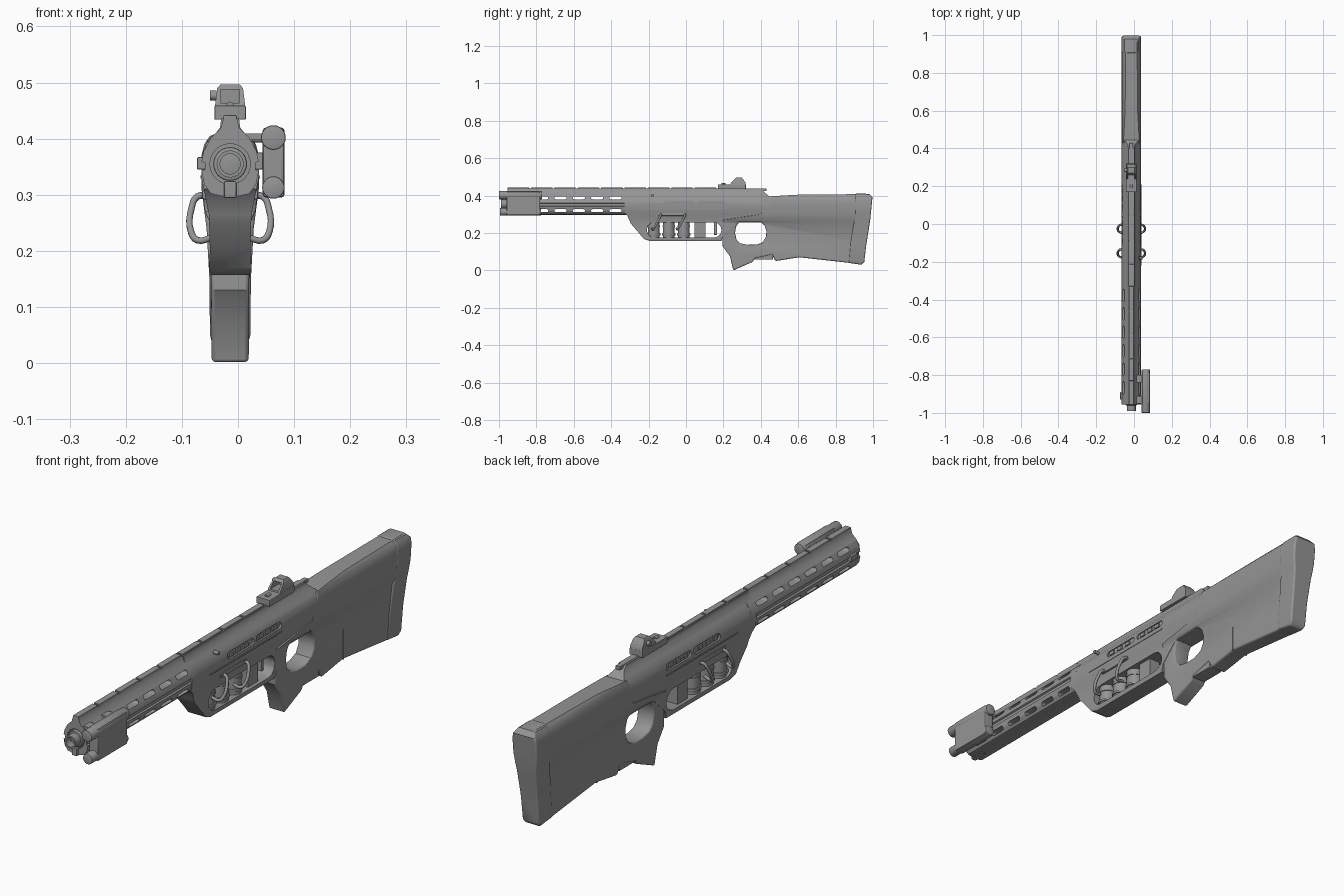
import bpy, bmesh, math
from mathutils import Vector

if "Cube" in bpy.data.objects:
    bpy.data.objects.remove(bpy.data.objects["Cube"])

CX = -0.014  # the long axis sits slightly left because of the side light
grey = bpy.data.materials.new("gunmetal grey")
grey.diffuse_color = (0.3, 0.3, 0.3, 1)
grey.use_nodes = True
grey.node_tree.nodes["Principled BSDF"].inputs["Base Color"].default_value = grey.diffuse_color


def finish(ob, angle=35):
    ob.data.materials.clear()
    ob.data.materials.append(grey)
    bpy.ops.object.select_all(action='DESELECT')
    ob.select_set(True)
    bpy.context.view_layer.objects.active = ob
    bpy.ops.object.shade_smooth_by_angle(angle=math.radians(angle))
    return ob


def prism(name, pts, a, b, axis='x'):
    """Extrude a (y,z) outline along x, or an (x,z) outline along y."""
    bm = bmesh.new()
    place = (lambda p, d: (CX + d, p[0], p[1])) if axis == 'x' else (lambda p, d: (CX + p[0], d, p[1]))
    lo = [bm.verts.new(place(p, a)) for p in pts]
    hi = [bm.verts.new(place(p, b)) for p in pts]
    bm.faces.new(lo)
    bm.faces.new(hi[::-1])
    n = len(pts)
    for i in range(n):
        bm.faces.new((lo[i], hi[i], hi[(i + 1) % n], lo[(i + 1) % n]))
    bmesh.ops.recalc_face_normals(bm, faces=bm.faces)
    me = bpy.data.meshes.new(name)
    bm.to_mesh(me)
    bm.free()
    ob = bpy.data.objects.new(name, me)
    bpy.context.collection.objects.link(ob)
    return finish(ob)


def apply(ob, mod):
    bpy.context.view_layer.objects.active = ob
    bpy.ops.object.modifier_apply(modifier=mod.name)


def boolean(ob, other, op):
    m = ob.modifiers.new("cut", 'BOOLEAN')
    m.operation, m.object, m.solver = op, other, 'EXACT'
    apply(ob, m)
    bpy.data.objects.remove(other)


def bevel(ob, width, segments=2, angle=50):
    m = ob.modifiers.new("bevel", 'BEVEL')
    m.width, m.segments, m.limit_method = width, segments, 'ANGLE'
    m.angle_limit = math.radians(angle)
    apply(ob, m)
    return finish(ob)


def mirrored(half):
    return half + [(-x, z) for x, z in reversed(half)]


def box(name, x0, x1, y0, y1, z0, z1, bev=0.0):
    ob = prism(name, [(y0, z0), (y1, z0), (y1, z1), (y0, z1)], x0, x1)
    return bevel(ob, bev) if bev else ob


def tube(name, x, y, z, r, length, axis='y', sides=24, bev=0.0):
    rot = {'x': (0, math.pi / 2, 0), 'y': (math.pi / 2, 0, 0), 'z': (0, 0, 0)}[axis]
    bpy.ops.mesh.primitive_cylinder_add(vertices=sides, radius=r, depth=length,
                                        location=(CX + x, y, z), rotation=rot)
    ob = bpy.context.object
    ob.name = name
    return bevel(ob, bev) if bev else finish(ob)


def slot(y0, y1, z0, z1, x0, x1):
    """Round-ended cutter running across the body."""
    r, c = (z1 - z0) / 2, (z0 + z1) / 2
    pts = []
    for k in range(14):
        a = math.pi / 2 + math.pi * (k % 7) / 6 + (math.pi if k > 6 else 0)
        pts.append(((y0 + r if k < 7 else y1 - r) + r * math.cos(a), c + r * math.sin(a)))
    return prism("slot_cutter", pts, x0, x1)


def shaped(name, section, outline):
    """Solid with a given cross-section and a given side outline."""
    ys = [p[0] for p in outline]
    ob = prism(name, mirrored(section), min(ys) - .01, max(ys) + .01, 'y')
    boolean(ob, prism("outline_cutter", outline, -.2, .2), 'INTERSECT')
    return finish(ob)


# receiver with shell window
receiver = shaped("receiver",
    [(.014, .45), (.018, .42), (.031, .403), (.044, .385), (.051, .36), (.051, .33),
     (.044, .295), (.038, .265), (.036, .2), (.038, .17), (.034, .155), (.02, .148)],
    [(-.33, .437), (.40, .437), (.45, .39), (.45, .255), (.27, .255), (.2, .19), (.19, .157),
     (-.195, .157), (-.225, .168), (-.295, .25), (-.315, .295), (-.33, .31)])
boolean(receiver, slot(-.21, .19, .175, .257, -.2, .2), 'DIFFERENCE')
for s in (-1, 1):
    for y0, y1 in ((-.115, .045), (.06, .21)):
        boolean(receiver, slot(y0, y1, .347, .372, s * .044, s * .08), 'DIFFERENCE')
finish(receiver)

# ribs inside the side slots, and the ledge under them
for s in (-1, 1):
    for y in (-.09, -.045, 0, .09, .135, .175):
        box("slot_rib", s * .038, s * .0495, y - .012, y + .012, .352, .367)
    box("side_ledge", s * .046, s * .053, -.22, .21, .329, .334)

# stock and thumbhole grip
stock = shaped("stock",
    [(.012, .414), (.03, .408), (.042, .395), (.049, .375), (.051, .35), (.049, .31), (.045, .27),
     (.036, .25), (.034, .15), (.033, -.01)],
    [(.197, .27), (.195, .13), (.235, .075), (.253, 0), (.355, .045), (.37, .065), (.46, .085),
     (.478, .05), (.606, .07), (.92, .035), (.965, .30), (.97, .408), (.606, .405), (.43, .395), (.40, .30)])
hole = [(.262, .2), (.27, .165), (.29, .145), (.33, .137), (.38, .138), (.41, .15), (.428, .18),
        (.43, .21), (.42, .24), (.40, .258), (.285, .258), (.268, .235)]
boolean(stock, prism("thumbhole_cutter", hole, -.2, .2), 'DIFFERENCE')
bevel(stock, .010, 3)
for s in (-1, 1):
    box("stock_seam", s * .03, s * .0352, .603, .607, .07, .25)
box("grip_rear_plate", -.03, .03, .36, .465, .058, .1, .004)

# butt pad
pad = shaped("butt_pad",
    [(.018, .411), (.036, .405), (.046, .39), (.051, .37), (.051, .31), (.042, .24), (.037, .15),
     (.036, .05), (.03, .028)],
    [(.905, .415), (.98, .408), (.997, .39), (.985, .27), (.963, .13), (.953, .045), (.94, .03), (.87, .04), (.88, .15), (.905, .3)])
bevel(pad, .012, 3)

# slotted handguard
guard = prism("handguard", mirrored(
    [(.012, .436), (.017, .418), (.034, .402), (.047, .378), (.051, .36), (.045, .357), (.045, .345),
     (.051, .342), (.046, .318), (.034, .302), (.012, .297)]), -.955, -.3, 'y')
for i in range(6):
    y = -.90 + i * .098
    for z in (.319, .388):
        boolean(guard, slot(y, y + .066, z - .008, z + .008, -.2, .2), 'DIFFERENCE')
boolean(guard, tube("bore_cutter", 0, -.955, .355, .036, .06), 'DIFFERENCE')
finish(guard)
box("front_lug", -.011, .011, -.965, -.90, .294, .325, .003)
box("left_tab", -.059, -.044, -.93, -.89, .345, .367, .002)

# barrel with open muzzle
barrel = tube("barrel", 0, -.66, .355, .024, .66, sides=32)
boolean(barrel, tube("muzzle_cutter", 0, -.99, .355, .018, .1), 'DIFFERENCE')
finish(barrel)
tube("barrel_collar", 0, -.945, .355, .03, .03, sides=32, bev=.003)

# top rail
for i in range(9):
    box("rail_segment", -.012, .012, -.955 + i * .125, -.838 + i * .125, .43, .442, .002)
box("rail_base", -.009, .009, -.955, .43, .425, .438)

# reflex sight
box("sight_base", -.028, .028, .17, .32, .434, .459, .002)
hood = prism("sight_hood", mirrored([(.017, .497), (.023, .49), (.027, .458)]), .235, .32, 'y')
boolean(hood, prism("hood_outline", [(.235, .45), (.32, .45), (.318, .47), (.296, .50), (.272, .50), (.24, .468)],
                    -.1, .1), 'INTERSECT')
boolean(hood, box("lens_cutter", -.017, .017, .2, .29, .464, .488), 'DIFFERENCE')
finish(hood)
tube("sight_knob", -.03, .285, .477, .009, .012, 'x', 12)
tube("sight_emitter", 0, .2, .459, .007, .02, 'y', 12)

# side light: body, two lamps and mounting arm
box("light_body", .058, .097, -.96, -.78, .295, .42, .006)
tube("upper_lamp", .077, -.885, .402, .022, .23, bev=.003)
tube("lower_lamp", .077, -.885, .313, .02, .22, bev=.003)
for y in (-.93, -.82):
    box("light_arm", .02, .062, y - .02, y + .02, .398, .409)
    box("light_clamp", .042, .062, y - .015, y + .015, .345, .375, .002)

# shells in the window
for y in (-.172, -.092, -.012):
    tube("shell_body", 0, y, .216, .031, .086, 'z', 24)
    tube("shell_rim", 0, y, .192, .036, .01, 'z', 24, .002)
    tube("shell_band", 0, y, .235, .034, .008, 'z', 24)
box("trigger_block", -.024, .024, .045, .105, .17, .26)
box("trigger", -.007, .007, .15, .165, .19, .26, .002)


# bent wire hooks beside the shells
def wire(name, pts, r):
    cu = bpy.data.curves.new(name, 'CURVE')
    cu.dimensions, cu.bevel_depth, cu.bevel_resolution = '3D', r, 2
    cu.resolution_u, cu.use_fill_caps = 4, True
    sp = cu.splines.new('BEZIER')
    sp.bezier_points.add(len(pts) - 1)
    for bp, p in zip(sp.bezier_points, pts):
        bp.co = Vector((CX + p[0], p[1], p[2]))
        bp.handle_left_type = bp.handle_right_type = 'AUTO'
    cu.materials.append(grey)
    bpy.context.collection.objects.link(bpy.data.objects.new(name, cu))


for s in (-1, 1):
    for y in (-.135, -.005):
        wire("shell_hook", [(s * .038, y, .298), (s * .058, y, .297), (s * .069, y - .01, .275),
                            (s * .07, y - .03, .235), (s * .058, y - .04, .219), (s * .03, y - .045, .225)], .006)
    box("hook_bar", s * .036, s * .05, -.15, 0, .292, .308, .003)
tube("charging_pin", .05, -.18, .40, .007, .02, 'x', 12)
